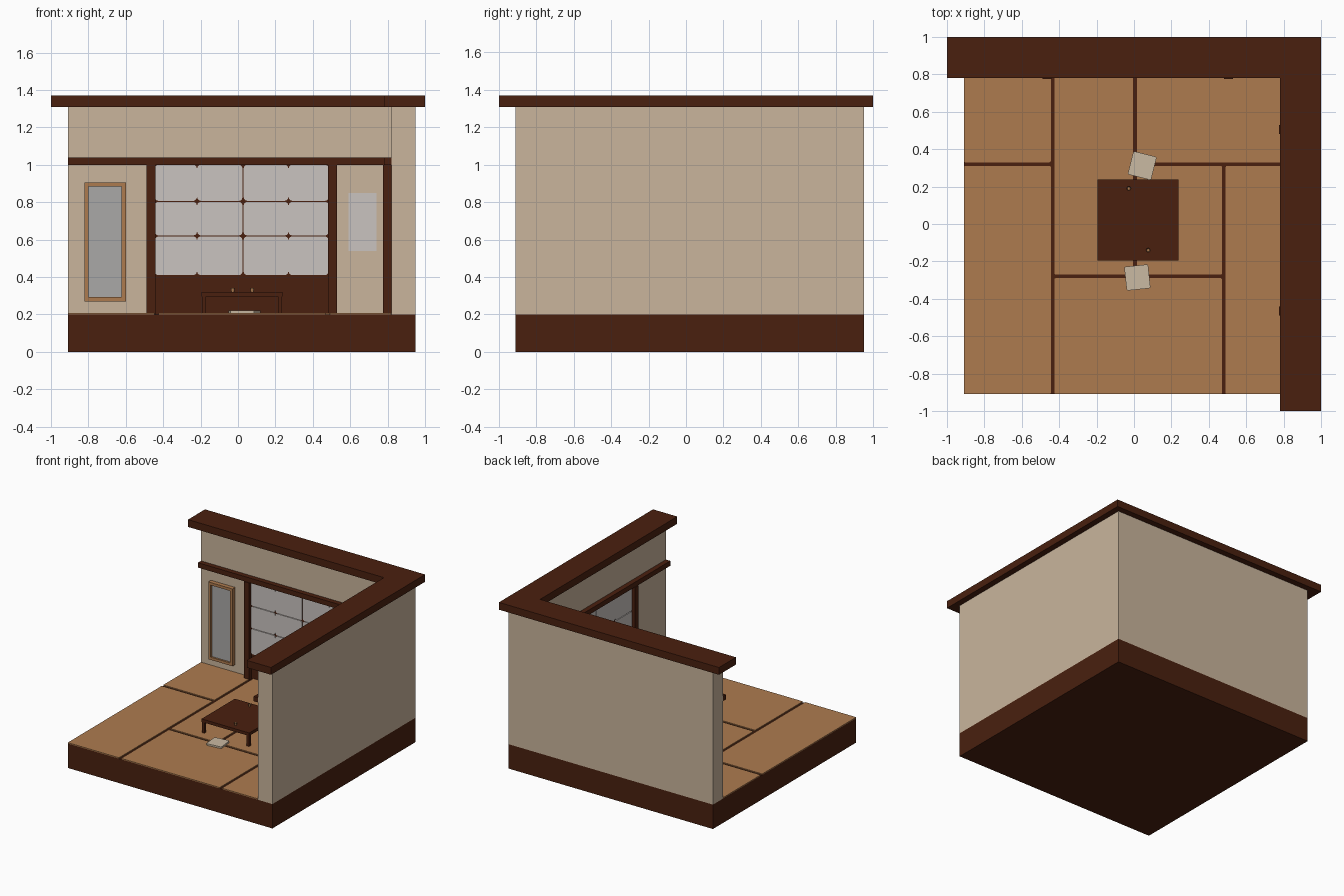
import bpy, bmesh, math
from mathutils import Matrix

if "Cube" in bpy.data.objects:
    bpy.data.objects.remove(bpy.data.objects["Cube"])


def mat(name, r, g, b):
    m = bpy.data.materials.new(name)
    m.diffuse_color = (r, g, b, 1)
    m.use_nodes = True
    m.node_tree.nodes["Principled BSDF"].inputs["Base Color"].default_value = m.diffuse_color
    return m


DARK = mat("dark_wood", .068, .0144, .0048)
WALL = mat("beige_plaster", .585, .46, .335)
STRAW = mat("straw_brown", .42, .198, .078)
PAPER = mat("pale_paper", .59, .55, .525)
GLASS = mat("grey_glass", .40, .394, .388)
CLOTH = mat("cushion_cloth", .59, .49, .365)


def finish(bm, name, material):
    bmesh.ops.recalc_face_normals(bm, faces=bm.faces)
    me = bpy.data.meshes.new(name)
    bm.to_mesh(me)
    bm.free()
    me.materials.append(material)
    ob = bpy.data.objects.new(name, me)
    bpy.context.collection.objects.link(ob)
    return ob


def box(name, material, x, y, z, swap=False, round_axis=None, radius=0.0, spin=0.0):
    """Box from ranges; swap exchanges x and y, round_axis rounds the edges along that axis."""
    if swap:
        x, y = y, x
        round_axis = {0: 1, 1: 0}.get(round_axis, round_axis)
    r = (x, y, z)
    size = [b - a for a, b in r]
    mid = [(a + b) / 2 for a, b in r]
    bm = bmesh.new()
    bmesh.ops.create_cube(bm, size=1)
    bmesh.ops.scale(bm, vec=size, verts=bm.verts)
    if round_axis is not None:
        edges = [e for e in bm.edges
                 if abs(e.verts[0].co[round_axis] - e.verts[1].co[round_axis]) > 1e-6]
        bmesh.ops.bevel(bm, geom=edges, offset=radius, segments=3, profile=.5, affect='EDGES')
    bmesh.ops.rotate(bm, cent=(0, 0, 0), matrix=Matrix.Rotation(spin, 3, 'Z'), verts=bm.verts)
    bmesh.ops.translate(bm, vec=mid, verts=bm.verts)
    return finish(bm, name, material)


# base and the two walls with their top caps
box("base", DARK, (-.91, .95), (-.91, .95), (0, .2))
box("back_wall", WALL, (-.91, .95), (.82, .95), (.2, 1.31))
box("right_wall", WALL, (.82, .95), (-.91, .82), (.2, 1.31))
box("back_cap", DARK, (-1, .78), (.78, 1), (1.31, 1.37))
box("right_cap", DARK, (.78, 1), (-1, 1), (1.31, 1.37))

# floor mats separated by narrow grooves
mats = [(-.91, -.435, .32, .82), (-.91, -.435, -.91, .32), (-.435, .005, -.28, .82),
        (.005, .82, .32, .82), (.005, .48, -.28, .32), (.48, .82, -.91, .32),
        (-.435, .48, -.91, -.28)]
G = .01


def inset(a, b, lo, hi):
    return (a if a == lo else a + G, b if b == hi else b - G)


for i, (x0, x1, y0, y1) in enumerate(mats):
    box(f"floor_mat_{i}", STRAW, inset(x0, x1, -.91, .82), inset(y0, y1, -.91, .82),
        (.2, .208), round_axis=2, radius=.006)

# sliding screens, posts and beam on each wall
for side, swap in (("back", False), ("right", True)):
    box(side + "_beam", DARK, (-.91, .815 if not swap else .778), (.78, .82), (1.0, 1.04), swap)
    for k, c in enumerate((-.465, .505)):
        box(f"{side}_post_{k}", DARK, (c - .023, c + .023), (.775, .82), (.2, 1.0), swap)
    box(side + "_screen_board", DARK, (-.445, .485), (.806, .82), (.2, 1.0), swap)
    cols = [(-.445, -.2195), (-.2185, .024), (.03, .2695), (.2705, .485)]
    rows = [(.41, .617), (.622, .802), (.807, 1.0)]
    for ci, c in enumerate(cols):
        for ri, r in enumerate(rows):
            box(f"{side}_paper_{ci}_{ri}", PAPER, c, (.798, .806), r, swap,
                round_axis=1, radius=.02)

# tall framed glass on the left, plain paper sheet on the right
for k, x in enumerate(((-.82, -.798), (-.622, -.60))):
    box(f"frame_side_{k}", STRAW, x, (.785, .82), (.27, .905))
for k, z in enumerate(((.27, .292), (.883, .905))):
    box(f"frame_rail_{k}", STRAW, (-.798, -.622), (.785, .82), z)
box("frame_glass", GLASS, (-.798, -.622), (.80, .82), (.292, .883))
box("paper_sheet", PAPER, (.59, .74), (.814, .82), (.54, .85))

# low table
box("table_top", DARK, (-.195, .238), (-.195, .238), (.296, .321))
for i, x in enumerate((-.193, .214)):
    for j, y in enumerate((-.193, .214)):
        box(f"table_leg_{i}{j}", DARK, (x, x + .022), (y, y + .022), (.208, .296))

# hollow cups
for k, (x, y) in enumerate(((-.028, .19), (.076, -.14))):
    bm = bmesh.new()
    bmesh.ops.create_cone(bm, cap_ends=True, segments=16, radius1=.008, radius2=.011, depth=.02)
    top = max(bm.faces, key=lambda f: f.calc_center_median().z)
    bmesh.ops.inset_individual(bm, faces=[top], thickness=.003)
    bmesh.ops.translate(bm, vec=(0, 0, -.012), verts=top.verts)
    bmesh.ops.translate(bm, vec=(x, y, .331), verts=bm.verts)
    finish(bm, f"cup_{k}", STRAW)

# floor cushions
for k, (x, y, a) in enumerate(((.044, .312, -14), (.018, -.286, 6))):
    box(f"cushion_{k}", CLOTH, (x - .064, x + .064), (y - .064, y + .064), (.207, .222),
        round_axis=2, radius=.008, spin=math.radians(a))
